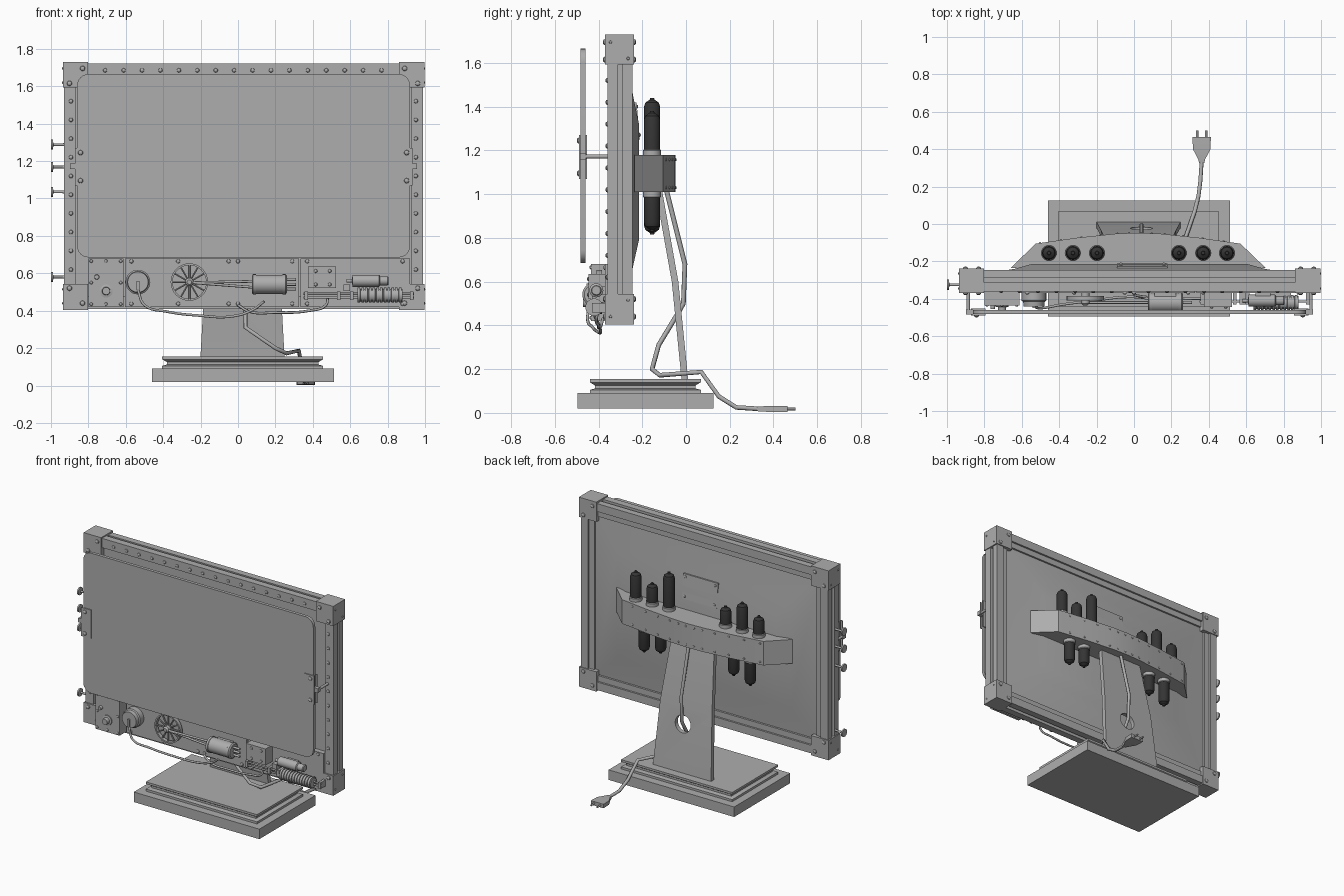
import bpy, bmesh, math
from mathutils import Vector, Matrix

dark = bpy.data.materials.new("dark_glass")
dark.diffuse_color = (0.035, 0.035, 0.035, 1)
grey = bpy.data.materials.new("mid_grey")
grey.diffuse_color = (0.42, 0.42, 0.42, 1)
CX = 0.03  # middle of the screen frame


def finish(name, bm, mat=grey):
    bmesh.ops.recalc_face_normals(bm, faces=bm.faces)
    me = bpy.data.meshes.new(name)
    bm.to_mesh(me)
    bm.free()
    ob = bpy.data.objects.new(name, me)
    bpy.context.collection.objects.link(ob)
    me.materials.append(mat)
    return ob


def loft(name, rings, mat=grey):
    bm = bmesh.new()
    rs = [[bm.verts.new(p) for p in r] for r in rings]
    n = len(rs[0])
    for a, b in zip(rs, rs[1:]):
        for i in range(n):
            bm.faces.new((a[i], a[(i + 1) % n], b[(i + 1) % n], b[i]))
    bm.faces.new(rs[0])
    bm.faces.new(rs[-1])
    return finish(name, bm, mat)


def rect_z(x0, x1, y0, y1, z):
    return [(x0, y0, z), (x1, y0, z), (x1, y1, z), (x0, y1, z)]


def rect_y(x0, x1, y, z0, z1):
    return [(x0, y, z0), (x1, y, z0), (x1, y, z1), (x0, y, z1)]


def box(name, x0, x1, y0, y1, z0, z1):
    return loft(name, [rect_z(x0, x1, y0, y1, z0), rect_z(x0, x1, y0, y1, z1)])


def turned(name, p, axis, prof, n=20, mat=grey):
    """Lathe a (radius, distance) profile along axis from p."""
    q = Vector(axis).to_track_quat('Z', 'Y')
    return loft(name, [[Vector(p) + q @ Vector((r * math.cos(math.tau * i / n), r * math.sin(math.tau * i / n), d))
                        for i in range(n)] for r, d in prof], mat)


def rod(name, a, b, r, n=12):
    d = Vector(b) - Vector(a)
    return turned(name, a, d, [(r, 0), (r, d.length)], n)


def cable(name, pts, r, handle='AUTO'):
    cu = bpy.data.curves.new(name, 'CURVE')
    cu.dimensions = '3D'
    cu.bevel_depth, cu.bevel_resolution, cu.resolution_u, cu.use_fill_caps = r, 2, 6, True
    s = cu.splines.new('BEZIER')
    s.bezier_points.add(len(pts) - 1)
    for b, p in zip(s.bezier_points, pts):
        b.co = p
        b.handle_left_type = b.handle_right_type = handle
    cu.materials.append(grey)
    bpy.context.collection.objects.link(bpy.data.objects.new(name, cu))


def rivets(name, pts, axis, r=0.0115):
    bm = bmesh.new()
    q = Vector(axis).to_track_quat('Z', 'Y').to_matrix().to_4x4()
    for p in pts:
        bmesh.ops.create_uvsphere(bm, u_segments=10, v_segments=6, radius=r,
                                  matrix=Matrix.Translation(p) @ q @ Matrix.Diagonal((1, 1, 0.75, 1)))
    return finish(name, bm)


# stepped base
loft("base_plinth", [rect_z(-0.46, 0.512, -0.495, 0.125, z) for z in (0.02, 0.09)])
loft("base_top", [rect_z(-0.405 + i, 0.455 - i, -0.44 + i, 0.068 - i, z)
                  for i, z in ((0, 0.09), (0, 0.105), (0.025, 0.112), (0.025, 0.125), (0, 0.14), (0, 0.155))])

# leaning leg plate with cable hole
leg = loft("stand_leg", [rect_z(0.024 - w, 0.024 + w, y - 0.015, y + 0.015, z)
                         for z, y, w in ((0.15, -0.005, 0.225), (0.6, -0.05, 0.2), (1.02, -0.125, 0.165))])
hole = turned("hole_cutter", (0.04, -0.3, 0.48), (0, 1, 0), [(0.06, 0), (0.06, 0.6)], 24)
hole.hide_render = True
hole.hide_viewport = True
m = leg.modifiers.new("hole", 'BOOLEAN')
m.object, m.operation = hole, 'DIFFERENCE'

# frame rails, a front and a rear ring with a recessed core between
X0, X1, Z0, Z1 = -0.93, 0.99, 0.41, 1.722
for part, y0, y1, w, i in (("front", -0.36, -0.312, 0.065, 0), ("core", -0.312, -0.29, 0.08, 0.04),
                           ("rear", -0.29, -0.245, 0.06, 0.004), ("rear_lip", -0.285, -0.258, 0.1, 0.06)):
    a, b, c, d = X0 + i, X1 - i, Z0 + i, Z1 - i
    box(part + "_rail_left", a, X0 + w, y0, y1, c, d)
    box(part + "_rail_right", X1 - w, b, y0, y1, c, d)
    box(part + "_rail_bottom", X0 + w, X1 - w, y0, y1, c, Z0 + w)
    box(part + "_rail_top", X0 + w, X1 - w, y0, y1, Z1 - w, d)
box("screen_panel", -0.88, 0.94, -0.335, -0.28, 0.45, 1.68)
loft("back_cover", [rect_y(-0.83, 0.89, -0.285, 0.51, 1.63), rect_y(-0.83, 0.89, -0.272, 0.51, 1.63),
                    rect_y(-0.64, 0.70, -0.24, 0.68, 1.44), rect_y(-0.55, 0.61, -0.215, 0.79, 1.32)])

# corner blocks with bolts
for sx in (-1, 1):
    for sz in (-1, 1):
        xo, zo = CX + sx * 0.966, 1.0675 + sz * 0.6625
        xs, zs = sorted((xo, xo - sx * 0.135)), sorted((zo, zo - sz * 0.138))
        box("corner_block", *xs, -0.37, -0.238, *zs)
        for y, ax in ((-0.37, (0, -1, 0)), (-0.238, (0, 1, 0))):
            rivets("corner_bolts", [(xo - sx * 0.105, y, zo - sz * 0.035), (xo - sx * 0.035, y, zo - sz * 0.115)], ax, 0.014)
        rivets("corner_side_bolts", [(xo, -0.345, zo - sz * 0.035), (xo, -0.265, zo - sz * 0.11)], (sx, 0, 0), 0.007)

# rivets along the front rails
rivets("top_rivets", [(-0.71 + 0.0985 * i, -0.36, 1.685) for i in range(16)], (0, -1, 0))
for x in (-0.893, 0.951):
    rivets("side_rivets", [(x, -0.36, 0.62 + 0.1 * i) for i in range(10)], (0, -1, 0))

# rounded front glass
prof = []
for cx, cz, a0 in ((0.86, 1.605, 0), (-0.8, 1.605, 90), (-0.8, 0.745, 180), (0.86, 0.745, 270)):
    prof += [(cx + 0.06 * math.cos(math.radians(a0 + 15 * k)), cz + 0.06 * math.sin(math.radians(a0 + 15 * k)))
             for k in range(7)]
loft("front_glass", [[(x, y, z) for x, z in prof] for y in (-0.482, -0.46)])

# glass holders on either side
for s in (-1, 1):
    g = CX + s * 0.89
    for nm, y0, y1 in (("front", -0.489, -0.482), ("rear", -0.46, -0.453)):
        box("glass_clamp_" + nm, *sorted((g + s * 0.012, g - s * 0.065)), y0, y1, 1.07, 1.27)
    f = CX + s * 0.872
    rivets("clamp_bolts", [(f, -0.489, z) for z in (1.095, 1.245)], (0, -1, 0), 0.014)
    box("clamp_lug", *sorted((g, g + s * 0.037)), -0.485, -0.457, 1.157, 1.187)
    rod("clamp_rod", (g + s * 0.026, -0.47, 1.172), (g + s * 0.026, -0.355, 1.172), 0.009)

# side pegs
for z in (1.288, 1.168, 1.035, 0.58):
    turned("side_peg", (-0.925, -0.325, z), (-1, 0, 0),
           [(0.009, 0), (0.007, 0.013), (0.007, 0.062), (0.027, 0.065), (0.027, 0.075)])

# valve holder across the back
outline = [(-0.66, -0.235), (-0.525, -0.105), (-0.3, -0.073), (-0.1, -0.052), (0.022, -0.047),
           (0.144, -0.052), (0.344, -0.073), (0.569, -0.105), (0.704, -0.235)]
loft("valve_holder", [[(x, y, z) for x, y in outline] for z in (1.01, 1.178)])
for z in (1.03, 1.158):
    rivets("holder_rivets", [((a[0] + t * (b[0] - a[0])), a[1] + t * (b[1] - a[1]), z)
                             for a, b in zip(outline[1:], outline[2:-1]) for t in (0.1, 0.6)], (0, 1, 0), 0.007)

# valves above and below
UP = ((0.497, 1.38), (0.37, 1.33), (0.24, 1.44), (-0.198, 1.32), (-0.327, 1.38), (-0.455, 1.32))
DOWN = ((0.432, 0.83), (0.305, 0.855), (-0.261, 0.85), (-0.39, 0.815))
for x, tip in UP + DOWN:
    s = 1 if tip > 1.1 else -1
    z0 = 1.178 if s > 0 else 1.01
    L = abs(tip - z0)
    turned("valve_collar", (x, -0.155, z0), (0, 0, s), [(0.041, 0), (0.041, 0.022), (0.038, 0.026)])
    turned("valve", (x, -0.155, z0), (0, 0, s),
           [(0.037, 0.02), (0.037, L - 0.04), (0.031, L - 0.022), (0.017, L - 0.012), (0.011, L - 0.009), (0.009, L)], 20, dark)

# small tilted plate on the back slope
loft("back_plate", [rect_z(-0.09, 0.18, -0.23, -0.211, 1.25), rect_z(-0.09, 0.18, -0.25, -0.226, 1.42)])
rivets("back_plate_bolts", [(x, y, z) for x in (-0.07, 0.16) for y, z in ((-0.213, 1.27), (-0.225, 1.4))], (0, 1, 0), 0.009)

# control panels under the glass
for nm, x0, x1 in (("centre", -0.605, 0.325), ("right", 0.335, 0.92)):
    box(nm + "_control_panel", x0, x1, -0.37, -0.33, 0.42, 0.68)
rivets("panel_rivets", [(x, -0.37, z) for x in (-0.57, -0.32, -0.05, 0.0, 0.29, 0.37, 0.88) for z in (0.437, 0.664)],
       (0, -1, 0), 0.011)
box("switch_box", -0.8, -0.612, -0.435, -0.33, 0.42, 0.68)
rivets("switch_box_rivets", [(x, -0.435, z) for x in (-0.785, -0.706, -0.627) for z in (0.435, 0.55, 0.665)
                             if x != -0.706 or z != 0.55], (0, -1, 0), 0.009)
turned("switch_knob", (-0.705, -0.43, 0.505), (0, -1, 0), [(0.035, 0), (0.035, 0.012), (0.022, 0.015), (0.02, 0.04)])
turned("small_knob", (-0.755, -0.43, 0.58), (0, -1, 0), [(0.014, 0), (0.012, 0.025)])
turned("dial", (-0.535, -0.365, 0.553), (0, -1, 0), [(0.066, 0), (0.066, 0.045), (0.058, 0.05), (0.055, 0.075)], 28)
box("dial_pointer", -0.543, -0.527, -0.45, -0.438, 0.51, 0.56)

# spoked wheel
bm = bmesh.new()
R, n = 0.1, 32
sec = ((R, -0.41), (R, -0.385), (R - 0.01, -0.385), (R - 0.01, -0.41))
vs = [[bm.verts.new((-0.26 + r * math.cos(math.tau * i / n), y, 0.553 + r * math.sin(math.tau * i / n)))
       for r, y in sec] for i in range(n)]
for i in range(n):
    for k in range(4):
        bm.faces.new((vs[i][k], vs[i][(k + 1) % 4], vs[(i + 1) % n][(k + 1) % 4], vs[(i + 1) % n][k]))
finish("wheel_rim", bm)
turned("wheel_hub", (-0.26, -0.365, 0.553), (0, -1, 0), [(0.022, 0), (0.022, 0.06), (0.012, 0.07)])
for i in range(12):
    a = math.tau * i / 12
    rod("wheel_spoke", (-0.26, -0.398, 0.553), (-0.26 + 0.093 * math.cos(a), -0.398, 0.553 + 0.093 * math.sin(a)), 0.005, 6)

# piston, linkages, motor and finned cylinder
turned("piston_cylinder", (0.075, -0.42, 0.541), (1, 0, 0),
       [(0.047, 0), (0.054, 0.006), (0.054, 0.02), (0.051, 0.022), (0.051, 0.162), (0.054, 0.164), (0.054, 0.18), (0.045, 0.187)], 24)
for z in (0.525, 0.557):
    rod("piston_rod", (-0.25, -0.42, 0.55), (0.08, -0.42, z), 0.007)
for z in (0.515, 0.541, 0.567):
    rod("piston_pipe", (0.26, -0.42, z), (0.31, -0.42, z), 0.008)
box("piston_mount", 0.11, 0.225, -0.41, -0.365, 0.5, 0.58)
box("junction_box", 0.375, 0.525, -0.445, -0.365, 0.52, 0.635)
rivets("junction_bolts", [(x, -0.445, z) for x in (0.415, 0.49) for z in (0.54, 0.612)], (0, -1, 0), 0.01)
turned("motor", (0.58, -0.41, 0.56), (1, 0, 0), [(0.01, 0), (0.01, 0.03), (0.032, 0.032), (0.032, 0.175),
                                               (0.024, 0.18), (0.024, 0.2), (0.024, 0.22), (0.02, 0.225)])
box("motor_mount", 0.65, 0.73, -0.41, -0.365, 0.54, 0.58)
fins = [(r, 0.02 * k + d) for k in range(12) for r, d in ((0.04, 0), (0.04, 0.013), (0.034, 0.014), (0.034, 0.019))]
turned("finned_cylinder", (0.64, -0.42, 0.483), (1, 0, 0), fins, 20)
box("cylinder_mount", 0.68, 0.84, -0.42, -0.365, 0.465, 0.5)
for z in (0.47, 0.49):
    rod("long_rod", (0.35, -0.415, z), (0.94, -0.415, z), 0.006)
for x in (0.355, 0.53, 0.6, 0.92):
    box("rod_block", x, x + 0.018, -0.43, -0.365, 0.458, 0.502)
box("valve_block", 0.565, 0.6, -0.43, -0.365, 0.505, 0.54)

# hanging cables at the front
cable("front_cable_left", [(-0.535, -0.44, 0.51), (-0.5, -0.45, 0.43), (-0.38, -0.43, 0.395), (-0.22, -0.41, 0.375),
                           (-0.03, -0.39, 0.37), (0.08, -0.4, 0.405), (0.14, -0.42, 0.45)], 0.007)
cable("front_cable_right", [(0.0, -0.38, 0.43), (0.06, -0.39, 0.395), (0.2, -0.4, 0.39), (0.38, -0.4, 0.4),
                            (0.47, -0.41, 0.43), (0.48, -0.4, 0.47)], 0.007)

# mains cable, bent in straight runs through the leg, and plug
cable("mains_cable", [(0.04, -0.09, 1.02), (0.04, -0.005, 0.68), (0.04, -0.012, 0.5), (0.04, -0.04, 0.45), (0.04, -0.125, 0.31),
                      (0.2, -0.155, 0.2), (0.26, -0.12, 0.172), (0.325, 0.07, 0.187),
                      (0.345, 0.15, 0.075), (0.355, 0.23, 0.025), (0.362, 0.34, 0.018)], 0.011, 'VECTOR')
loft("plug", [rect_y(0.362 - w, 0.362 + w, y, 0.018 - h, 0.018 + h)
              for y, w, h in ((0.325, 0.014, 0.01), (0.345, 0.018, 0.012), (0.4, 0.047, 0.014), (0.465, 0.049, 0.014))])
for x in (0.338, 0.386):
    rod("plug_pin", (x, 0.46, 0.018), (x, 0.5, 0.018), 0.006)

# soft shading with sharp edges
bpy.ops.object.select_all(action='DESELECT')
for ob in bpy.context.scene.objects:
    if ob.type == 'MESH' and not ob.hide_render:
        ob.select_set(True)
        bpy.context.view_layer.objects.active = ob
bpy.ops.object.shade_smooth_by_angle(angle=math.radians(32))
